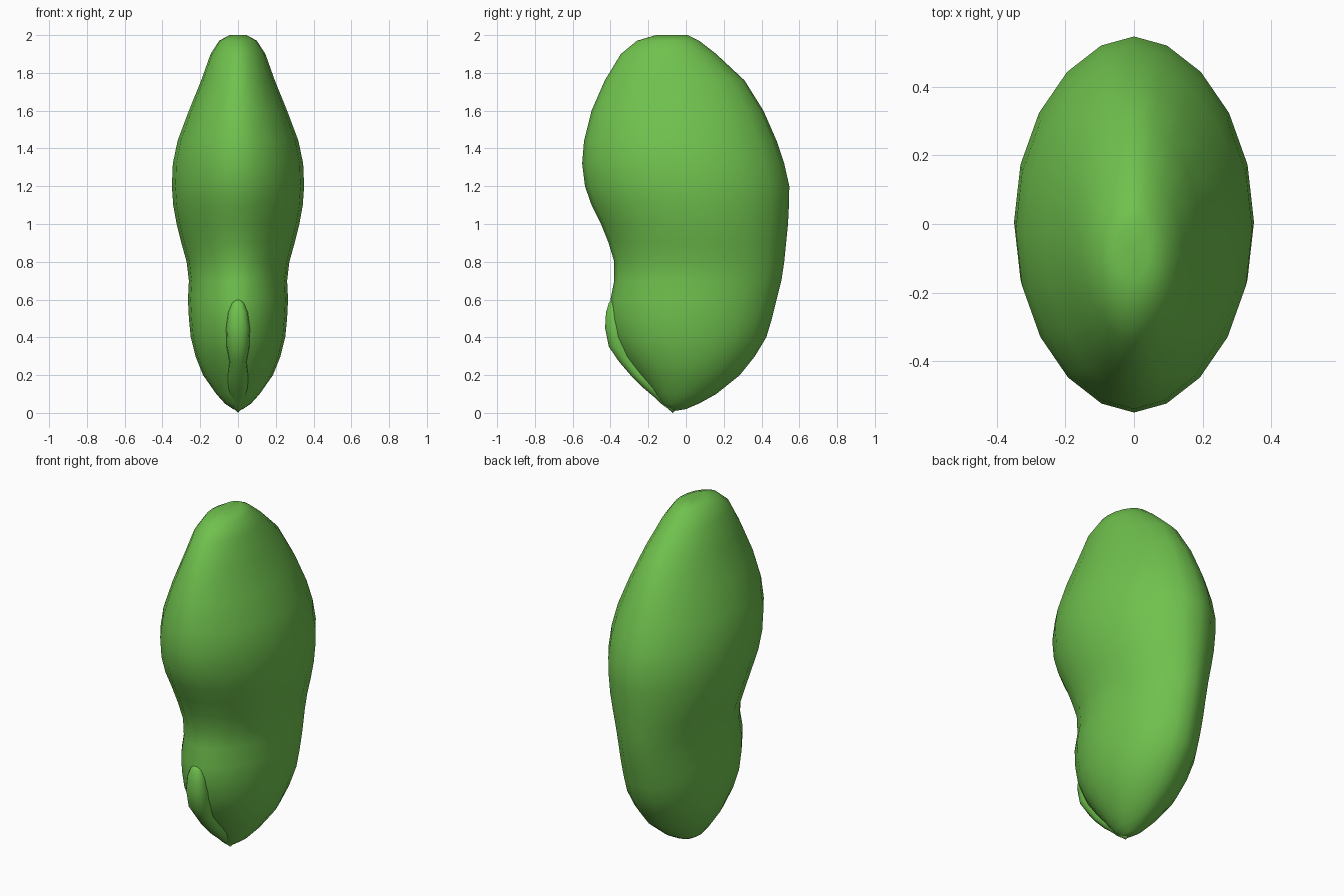
import bpy, bmesh, math

green = bpy.data.materials.new("bean green")
green.diffuse_color = (0.162, 0.539, 0.076, 1)


def loft(name, rows, sides, power, bottom, top):
    """Stack oval rings (z, front y, back y, half width) and close both ends at a pole."""
    bm = bmesh.new()
    rings = []
    for z, y0, y1, w in rows:
        ring = []
        for i in range(sides):
            a = 2 * math.pi * i / sides
            c, s = math.cos(a), math.sin(a)
            x = w * math.copysign(abs(c) ** power, c)
            ring.append(bm.verts.new((x, (y0 + y1) / 2 + s * (y1 - y0) / 2, z)))
        rings.append(ring)
    low, high = bm.verts.new(bottom), bm.verts.new(top)
    for i in range(sides):
        j = (i + 1) % sides
        for a, b in zip(rings, rings[1:]):
            bm.faces.new((a[i], a[j], b[j], b[i]))
        bm.faces.new((low, rings[0][j], rings[0][i]))
        bm.faces.new((high, rings[-1][i], rings[-1][j]))
    bmesh.ops.recalc_face_normals(bm, faces=bm.faces)
    for f in bm.faces:
        f.smooth = True
    mesh = bpy.data.meshes.new(name)
    bm.to_mesh(mesh)
    bm.free()
    mesh.materials.append(green)
    obj = bpy.data.objects.new(name, mesh)
    bpy.context.collection.objects.link(obj)
    return obj


# bean body: kidney side profile, oval cross-section, small dimple on top
body = [
    (0.02, -0.09, 0.00, 0.025), (0.05, -0.13, 0.07, 0.07), (0.10, -0.17, 0.16, 0.115),
    (0.20, -0.25, 0.285, 0.185), (0.30, -0.325, 0.365, 0.225), (0.40, -0.375, 0.425, 0.25),
    (0.50, -0.395, 0.455, 0.26), (0.60, -0.40, 0.48, 0.265), (0.70, -0.38, 0.505, 0.26),
    (0.80, -0.38, 0.52, 0.272), (0.90, -0.41, 0.53, 0.30), (1.00, -0.45, 0.54, 0.325),
    (1.10, -0.50, 0.545, 0.343), (1.20, -0.535, 0.547, 0.35), (1.32, -0.55, 0.52, 0.345),
    (1.44, -0.54, 0.48, 0.32), (1.60, -0.50, 0.41, 0.26), (1.76, -0.43, 0.31, 0.195),
    (1.90, -0.345, 0.16, 0.145), (1.97, -0.26, 0.07, 0.10), (2.00, -0.16, 0.01, 0.045),
]
loft("bean_body", body, 20, 1.1, (0, -0.05, 0.012), (0, -0.07, 1.988))

# sprout: slim raised ridge hugging the lower front, pinched in the middle
sprout = [
    (0.025, -0.10, -0.04, 0.022), (0.05, -0.135, -0.07, 0.02), (0.08, -0.165, -0.07, 0.036),
    (0.13, -0.225, -0.11, 0.052), (0.20, -0.295, -0.18, 0.053), (0.27, -0.355, -0.24, 0.045),
    (0.35, -0.41, -0.29, 0.06), (0.45, -0.43, -0.32, 0.063), (0.53, -0.425, -0.34, 0.052),
    (0.58, -0.41, -0.35, 0.034),
]
loft("sprout", sprout, 14, 0.75, (0, -0.07, 0.0), (0, -0.39, 0.612))
